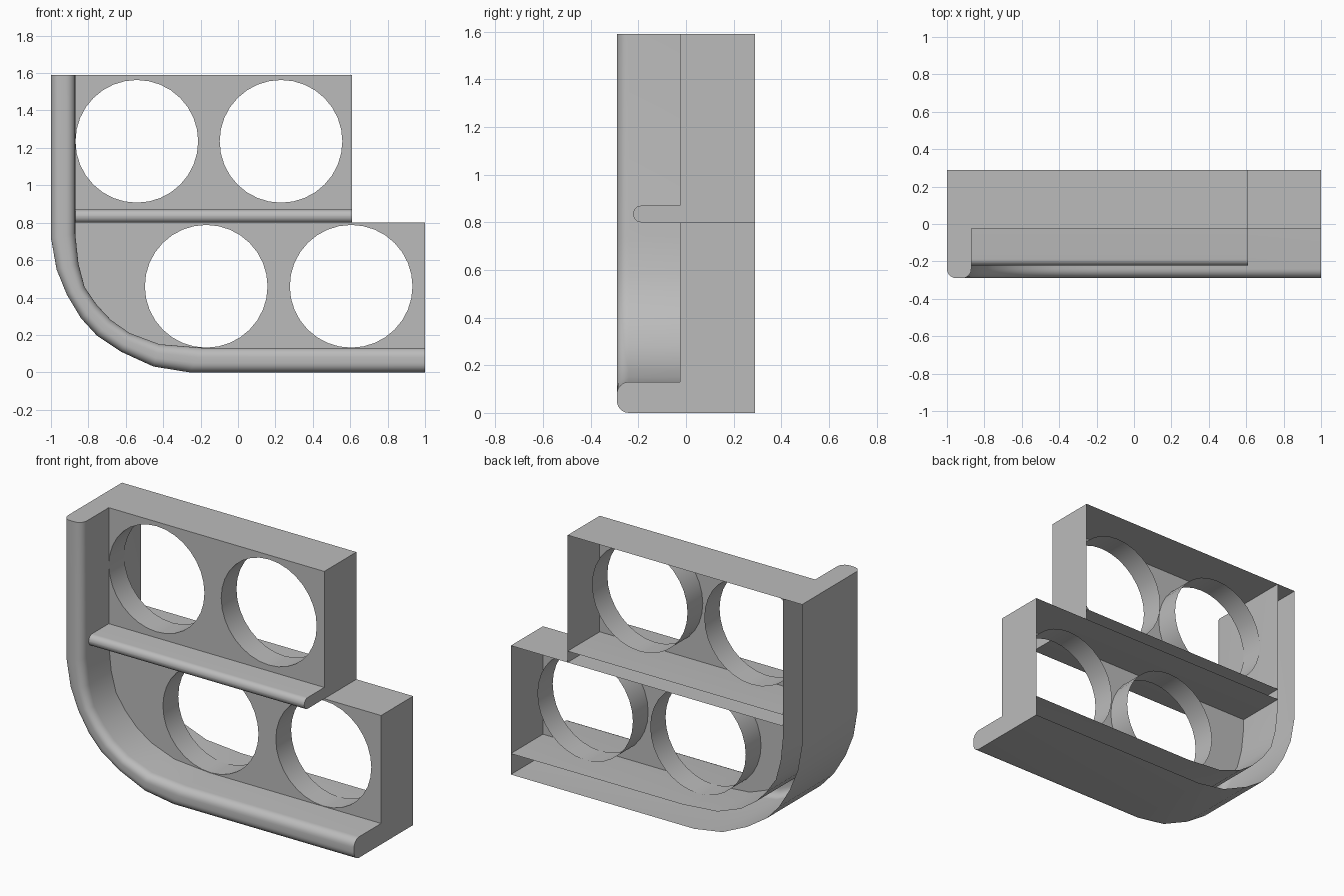
import bpy, bmesh, math
from mathutils import Vector

cube = bpy.data.objects.get("Cube")
if cube:
    bpy.data.objects.remove(cube, do_unlink=True)

grey = bpy.data.materials.new("plain grey")
grey.use_nodes = True
grey.diffuse_color = (0.5, 0.5, 0.5, 1)
grey.node_tree.nodes["Principled BSDF"].inputs["Base Color"].default_value = (0.5, 0.5, 0.5, 1)

BACK, PANEL, FRONT = 0.29, -0.025, -0.29
TOP, SHELF_TOP, SHELF_LOW = 1.59, 0.87, 0.80
LEDGE = 0.13
INNER_X, UPPER_X = -0.87, 0.61
RADIUS = 0.328


def finish(name, bm, smooth=True, recalc=True):
    if recalc:
        bmesh.ops.recalc_face_normals(bm, faces=bm.faces)
    mesh = bpy.data.meshes.new(name)
    bm.to_mesh(mesh)
    bm.free()
    obj = bpy.data.objects.new(name, mesh)
    bpy.context.collection.objects.link(obj)
    mesh.materials.append(grey)
    if smooth:
        bpy.ops.object.select_all(action='DESELECT')
        obj.select_set(True)
        bpy.context.view_layer.objects.active = obj
        bpy.ops.object.shade_smooth_by_angle(angle=math.radians(32))


def nose_profile(width, front, radius, steps=6):
    """Open U section as (distance across, y): back, round the nose, back again."""
    points = [(0, BACK)]
    for centre, start in ((radius, 180), (width - radius, 270)):
        for i in range(steps + 1):
            a = math.radians(start + 90 * i / steps)
            points.append((centre + radius * math.cos(a), front + radius + radius * math.sin(a)))
    points.append((width, BACK))
    return points


def channel(name, stations, width, profile, caps):
    """Sweep the U section along pairs of outer and inner (x, z) points."""
    bm = bmesh.new()
    rings = []
    for outer, inner in stations:
        o, i = Vector(outer), Vector(inner)
        ring = []
        for across, y in profile:
            p = o.lerp(i, across / width)
            ring.append(bm.verts.new((p.x, y, p.y)))
        rings.append(ring)
    for a, b in zip(rings, rings[1:]):
        for k in range(len(a) - 1):
            bm.faces.new((a[k], a[k + 1], b[k + 1], b[k]))
    for c in caps:
        bm.faces.new(rings[c])
    finish(name, bm)


def sheet(name, a, b, normal):
    """Flat wall between two (x, z) points, from the panel to the open back."""
    bm = bmesh.new()
    corners = [(a[0], PANEL, a[1]), (b[0], PANEL, b[1]), (b[0], BACK, b[1]), (a[0], BACK, a[1])]
    face = bm.faces.new([bm.verts.new(c) for c in corners])
    face.normal_update()
    if face.normal.dot(Vector(normal)) < 0:
        face.normal_flip()
    finish(name, bm, smooth=False, recalc=False)


def circle(cx, cz, sides=32):
    return [(cx + RADIUS * math.cos(math.tau * i / sides),
             cz + RADIUS * math.sin(math.tau * i / sides)) for i in range(sides)]


def pierced_panel(name, outline, holes):
    bm = bmesh.new()
    edges = []
    for loop in [outline] + [circle(*h) for h in holes]:
        verts = [bm.verts.new((x, PANEL, z)) for x, z in loop]
        edges += [bm.edges.new((v, verts[i - 1])) for i, v in enumerate(verts)]
    bmesh.ops.triangle_fill(bm, use_beauty=True, use_dissolve=False, edges=edges,
                            normal=(0, -1, 0))
    for f in bm.faces:
        f.normal_update()
        if f.normal.y > 0:
            f.normal_flip()
    finish(name, bm, smooth=False, recalc=False)


def hole_sleeve(name, cx, cz, depth=0.15):
    bm = bmesh.new()
    front, rear = ([bm.verts.new((x, y, z)) for x, z in circle(cx, cz)]
                   for y in (PANEL, PANEL + depth))
    for i in range(len(front)):
        # faces look towards the hole's axis
        bm.faces.new((front[i - 1], front[i], rear[i], rear[i - 1]))
    finish(name, bm, recalc=False)


# Outer frame: upright, rounded corner and base in one swept channel
outer_bend = [(-1, 0.72), (-0.97, 0.55), (-0.915, 0.415), (-0.84, 0.29),
              (-0.755, 0.197), (-0.625, 0.11), (-0.452, 0.031), (-0.26, 0)]
inner_bend = [(INNER_X, 0.74), (-0.853, 0.58), (-0.82, 0.455), (-0.755, 0.36),
              (-0.68, 0.28), (-0.58, 0.21), (-0.42, 0.15), (-0.18, LEDGE)]
stations = [((-1, TOP), (INNER_X, TOP))] + list(zip(outer_bend, inner_bend)) + [((1, 0), (1, LEDGE))]
channel("outer_frame", stations, LEDGE, nose_profile(LEDGE, FRONT, 0.05), (0, -1))

# Middle shelf with a fully rounded lip
lip = SHELF_TOP - SHELF_LOW
channel("middle_shelf", [((x, SHELF_LOW), (x, SHELF_TOP)) for x in (INNER_X, UPPER_X)],
        lip, nose_profile(lip, -0.222, lip * 0.49), (-1,))

# Box walls
sheet("top_wall", (INNER_X, TOP), (UPPER_X, TOP), (0, 0, 1))
sheet("upper_end_wall", (UPPER_X, SHELF_TOP), (UPPER_X, TOP), (1, 0, 0))
sheet("lower_top_wall", (UPPER_X, SHELF_LOW), (1, SHELF_LOW), (0, 0, 1))
sheet("lower_end_wall", (1, LEDGE), (1, SHELF_LOW), (1, 0, 0))

# Pierced front panels and the sleeves behind their holes
upper_holes = [(-0.541, 1.235), (0.23, 1.235)]
lower_holes = [(-0.17, 0.46), (0.605, 0.46)]
pierced_panel("upper_panel", [(INNER_X, SHELF_TOP), (UPPER_X, SHELF_TOP),
                              (UPPER_X, TOP), (INNER_X, TOP)], upper_holes)
pierced_panel("lower_panel", [(INNER_X, SHELF_LOW)] + inner_bend +
              [(1, LEDGE), (1, SHELF_LOW)], lower_holes)
for n, hole in enumerate(upper_holes + lower_holes, 1):
    hole_sleeve(f"hole_sleeve_{n}", *hole)
